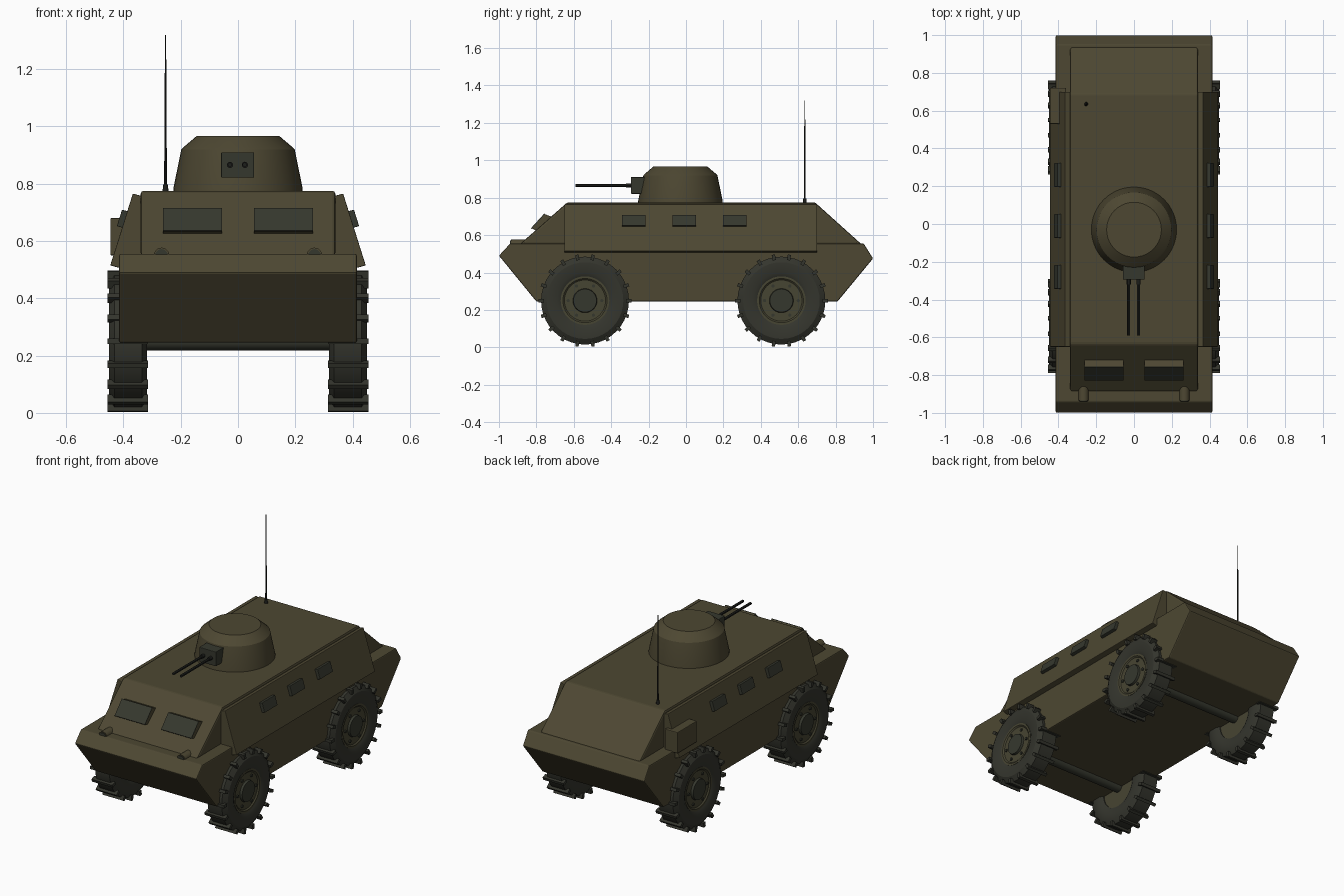
import bpy, bmesh, math
from mathutils import Matrix, Vector

cube = bpy.data.objects.get("Cube")
if cube:
    bpy.data.objects.remove(cube, do_unlink=True)


def material(name, rgb):
    m = bpy.data.materials.new(name)
    m.use_nodes = True
    m.diffuse_color = (*rgb, 1)
    bsdf = m.node_tree.nodes["Principled BSDF"]
    bsdf.inputs["Base Color"].default_value = (*rgb, 1)
    bsdf.inputs["Roughness"].default_value = 0.8
    return m


OLIVE = material("olive paint", (0.075, 0.064, 0.032))
RIM = material("dull olive rim", (0.062, 0.058, 0.032))
DARK = material("dark green grey", (0.036, 0.039, 0.027))
RUBBER = material("tyre rubber", (0.034, 0.035, 0.026))
BLACK = material("black metal", (0.012, 0.013, 0.011))


def finish(name, bm, mat, bevel=0, smooth=False):
    bmesh.ops.recalc_face_normals(bm, faces=bm.faces[:])
    me = bpy.data.meshes.new(name)
    bm.to_mesh(me)
    bm.free()
    me.materials.append(mat)
    ob = bpy.data.objects.new(name, me)
    bpy.context.collection.objects.link(ob)
    if bevel:
        mod = ob.modifiers.new("edge bevel", "BEVEL")
        mod.width = bevel
        mod.segments = 2
    if smooth:
        bpy.ops.object.select_all(action="DESELECT")
        ob.select_set(True)
        bpy.context.view_layer.objects.active = ob
        bpy.ops.object.shade_smooth_by_angle(angle=math.radians(30))
    return ob


def prism(name, pts, axis, a, b, mat, bevel=0):
    """Extrude a (y, z) outline along x, or an (x, z) outline along y."""
    bm = bmesh.new()
    place = (lambda p, d: (d, *p)) if axis == "x" else (lambda p, d: (p[0], d, p[1]))
    face = bm.faces.new([bm.verts.new(place(p, a)) for p in pts])
    new = bmesh.ops.extrude_face_region(bm, geom=[face])["geom"]
    shift = Vector((b - a, 0, 0) if axis == "x" else (0, b - a, 0))
    bmesh.ops.translate(bm, vec=shift,
                        verts=[v for v in new if isinstance(v, bmesh.types.BMVert)])
    return finish(name, bm, mat, bevel)


def box(name, lo, hi, mat, bevel=0):
    pts = [(lo[1], lo[2]), (hi[1], lo[2]), (hi[1], hi[2]), (lo[1], hi[2])]
    return prism(name, pts, "x", lo[0], hi[0], mat, bevel)


TURN = {"x": Matrix.Rotation(math.pi / 2, 4, "Y"),
        "y": Matrix.Rotation(-math.pi / 2, 4, "X"),
        "z": Matrix.Identity(4)}


def lathe(name, profile, axis, centre, mat, segs=32):
    """Turn a (radius, distance along axis) outline about an axis."""
    bm = bmesh.new()
    verts = [bm.verts.new((r, 0, h)) for r, h in profile]
    edges = [bm.edges.new(pair) for pair in zip(verts, verts[1:])]
    bmesh.ops.spin(bm, geom=verts + edges, axis=(0, 0, 1), cent=(0, 0, 0),
                   angle=math.tau, steps=segs, use_duplicate=False)
    bmesh.ops.remove_doubles(bm, verts=bm.verts[:], dist=0.0002)
    bm.transform(Matrix.Translation(centre) @ TURN[axis])
    return finish(name, bm, mat, smooth=True)


def rod(name, radius, a, b, axis, centre, mat, segs=16, tip=None):
    tip = radius if tip is None else tip
    return lathe(name, [(0, a), (radius, a), (tip, b), (0, b)], axis, centre, mat, segs)


# Hull and superstructure
prism("lower_hull", [(-1, 0.49), (-0.94, 0.555), (0.95, 0.555), (1, 0.475),
                     (0.81, 0.245), (-0.8, 0.245)], "x", -0.415, 0.415, OLIVE, 0.006)
prism("upper_hull", [(-0.89, 0.55), (-0.635, 0.775), (0.69, 0.775), (0.94, 0.55)],
      "x", -0.34, 0.34, OLIVE, 0.01)

# Sloped side armour with vision blocks
for s, side in ((1, "left"), (-1, "right")):
    outline = [(0.3, 0.755), (0.33, 0.755), (0.367, 0.766), (0.446, 0.515),
               (0.41, 0.505), (0.3, 0.505)]
    prism(side + "_side_armour", [(s * x, z) for x, z in outline], "y",
          -0.65, 0.7, OLIVE, 0.003)
    block = [(0.38, 0.703), (0.405, 0.709), (0.423, 0.652), (0.398, 0.645)]
    for i, y in enumerate((-0.28, -0.01, 0.26)):
        prism(f"{side}_vision_block_{i + 1}", [(s * x, z) for x, z in block], "y",
              y - 0.063, y + 0.063, DARK, 0.002)

    # Windscreen block: olive housing with a dark front plate
    x0, x1 = sorted((s * 0.055, s * 0.262))
    prism(side + "_windscreen_housing", [(-0.825, 0.636), (-0.755, 0.712),
          (-0.71, 0.695), (-0.79, 0.62)], "x", x0, x1, OLIVE, 0.002)
    prism(side + "_windscreen", [(-0.829, 0.637), (-0.758, 0.715),
          (-0.754, 0.712), (-0.825, 0.633)], "x", x0, x1, DARK)

    # Headlight
    lamp = (s * 0.267, 0, 0.55)
    rod(side + "_headlight", 0.027, -0.935, -0.86, "y", lamp, OLIVE, 20)
    rod(side + "_headlight_lens", 0.022, -0.94, -0.93, "y", lamp, DARK, 20)

# Stowage box on the right rear
box("stowage_box", (-0.446, 0.53, 0.55), (-0.36, 0.72, 0.68), OLIVE, 0.004)

# Turret, mantlet and twin guns
lathe("turret", [(0, 0.76), (0.226, 0.76), (0.226, 0.782), (0.198, 0.92),
                 (0.19, 0.928), (0.145, 0.966), (0, 0.966)],
      "z", (0, -0.03, 0), OLIVE, 40)
box("gun_mantlet", (-0.059, -0.295, 0.821), (0.056, -0.2, 0.91), DARK, 0.003)
for s, side in ((1, "left"), (-1, "right")):
    gun = (s * 0.026 - 0.002, 0, 0.866)
    rod(side + "_gun_barrel", 0.008, -0.59, -0.28, "y", gun, BLACK, 12)
    rod(side + "_gun_sleeve", 0.011, -0.32, -0.28, "y", gun, BLACK, 12)

# Antenna
mast = (-0.253, 0.635, 0)
rod("antenna_base", 0.011, 0.77, 0.797, "z", mast, BLACK, 12, 0.008)
rod("antenna", 0.005, 0.79, 1.32, "z", mast, BLACK, 8, 0.002)


# Wheels
def wheel(name, s, y):
    centre = Vector((0, y, 0.25))

    def part(label, profile, mat, segs=40):
        lathe(f"{name}_{label}", [(r, s * h) for r, h in profile], "x", centre, mat, segs)

    part("tyre", [(0.128, 0.33), (0.15, 0.318), (0.205, 0.318), (0.235, 0.335),
                  (0.235, 0.432), (0.205, 0.451), (0.15, 0.451), (0.128, 0.44),
                  (0.128, 0.33)], RUBBER)
    part("rim", [(0, 0.335), (0.13, 0.335), (0.13, 0.443), (0.118, 0.443),
                 (0.11, 0.436), (0, 0.436)], RIM)
    part("hub", [(0, 0.43), (0.066, 0.43), (0.062, 0.45), (0, 0.45)], DARK, 24)
    for i in range(6):
        a = math.tau * i / 6
        bolt = centre + Vector((0, math.cos(a), math.sin(a))) * 0.09
        lo, hi = sorted((s * 0.43, s * 0.443))
        rod(f"{name}_bolt_{i + 1}", 0.009, lo, hi, "x", bolt, DARK, 8)
    # Tread bars around the tyre
    bm = bmesh.new()
    for i in range(18):
        m = (Matrix.Translation(centre)
             @ Matrix.Rotation(math.tau * (i + 0.5) / 18, 4, "X")
             @ Matrix.Translation((s * 0.385, 0, 0.234))
             @ Matrix.Diagonal((0.142, 0.018, 0.03, 1)))
        bmesh.ops.create_cube(bm, size=1, matrix=m)
    finish(name + "_tread", bm, RUBBER)


for y, end in ((-0.54, "front"), (0.51, "rear")):
    rod(end + "_axle", 0.032, -0.34, 0.34, "x", (0, y, 0.25), DARK, 20)
    for s, side in ((1, "left"), (-1, "right")):
        wheel(f"{end}_{side}_wheel", s, y)
